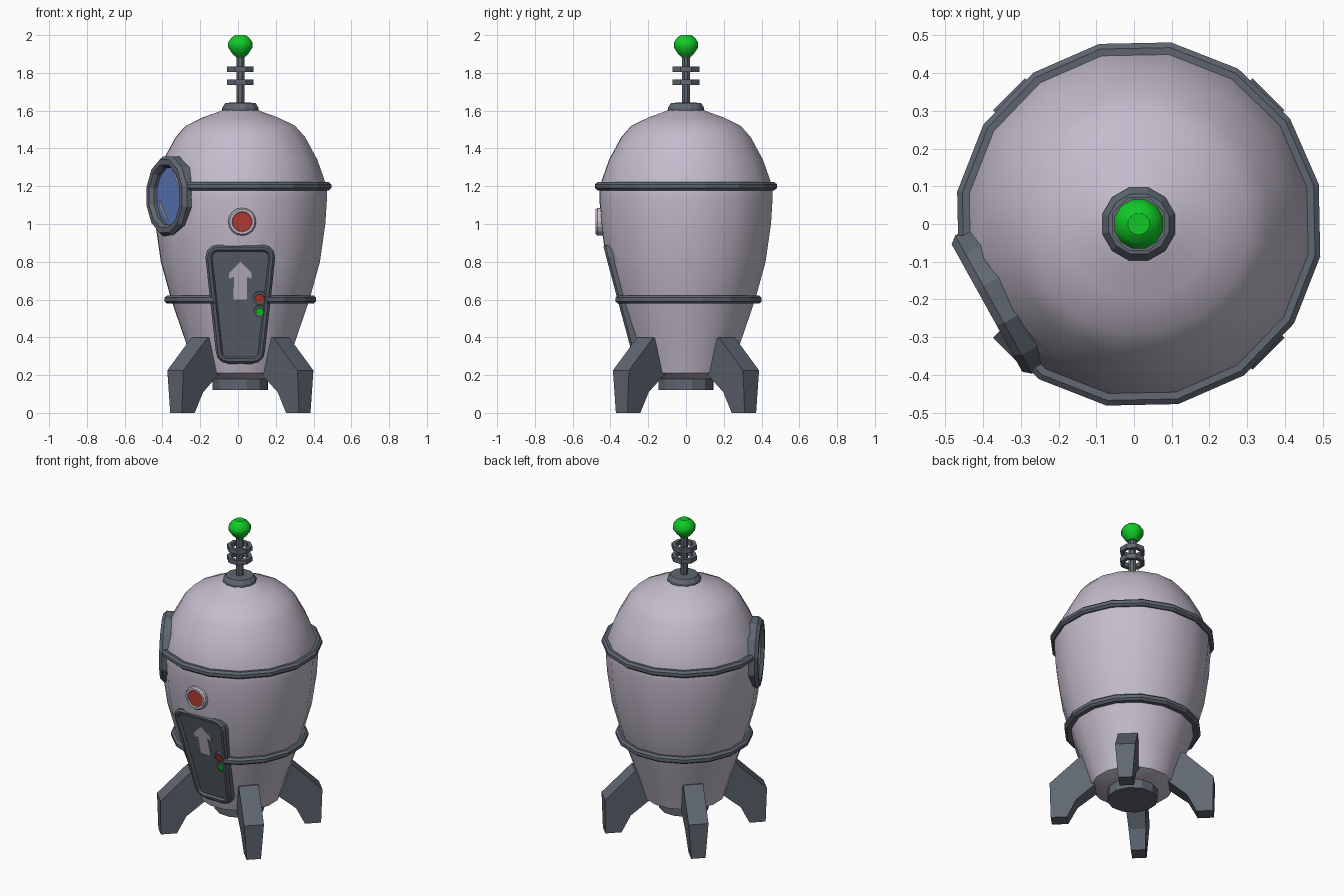
import bpy, bmesh, math
from mathutils import Matrix, Vector

if "Cube" in bpy.data.objects:
    bpy.data.objects.remove(bpy.data.objects["Cube"])

CX, PHASE = 0.0125, 12.4   # hull axis and rotation of the 16-gon


def material(name, rgb):
    m = bpy.data.materials.new(name)
    m.diffuse_color = (*rgb, 1)
    m.use_nodes = True
    m.node_tree.nodes["Principled BSDF"].inputs["Base Color"].default_value = m.diffuse_color
    return m


HULL = material("pale_lilac", (0.55, 0.50, 0.60))
GREY = material("slate_grey", (0.115, 0.135, 0.165))
RED = material("red", (0.45, 0.04, 0.03))
GREEN = material("green", (0.005, 0.60, 0.02))
BLUE = material("glass_blue", (0.12, 0.21, 0.55))


def finish(name, bm, mat, smooth=None):
    bmesh.ops.recalc_face_normals(bm, faces=bm.faces)
    me = bpy.data.meshes.new(name)
    bm.to_mesh(me)
    bm.free()
    ob = bpy.data.objects.new(name, me)
    bpy.context.collection.objects.link(ob)
    if mat:
        me.materials.append(mat)
    if smooth:
        smooth_by(ob, smooth)
    return ob


def smooth_by(ob, deg):
    bpy.ops.object.select_all(action='DESELECT')
    ob.select_set(True)
    bpy.context.view_layer.objects.active = ob
    bpy.ops.object.shade_smooth_by_angle(angle=math.radians(deg))


def loft(name, loops, mat, closed=False, smooth=None):
    """Skin successive closed loops; cap the ends, or join last to first."""
    bm = bmesh.new()
    rows = [[bm.verts.new(p) for p in lp] for lp in loops]
    pairs = list(zip(rows, rows[1:])) + ([(rows[-1], rows[0])] if closed else [])
    for a, b in pairs:
        n = len(a)
        for i in range(n):
            j = (i + 1) % n
            bm.faces.new((a[i], a[j], b[j], b[i]))
    if not closed:
        bm.faces.new(rows[0])
        bm.faces.new(rows[-1])
    return finish(name, bm, mat, smooth)


def lathe(name, prof, n, mat, at=None, closed=False, smooth=None, phase=0):
    """Turn a (radius, height) profile about the local z of matrix 'at'."""
    at = at or Matrix.Translation((CX, 0, 0))
    ang = [math.radians(phase) + math.tau * i / n for i in range(n)]
    loops = [[at @ Vector((r * math.cos(a), r * math.sin(a), h)) for a in ang] for r, h in prof]
    return loft(name, loops, mat, closed, smooth)


def facing(loc, normal):
    return Matrix.Translation(loc) @ Vector(normal).to_track_quat('Z', 'Y').to_matrix().to_4x4()


def cut(ob, cutter):
    mod = ob.modifiers.new("cut", 'BOOLEAN')
    mod.operation, mod.object, mod.solver = 'DIFFERENCE', cutter, 'EXACT'
    bpy.ops.object.select_all(action='DESELECT')
    ob.select_set(True)
    bpy.context.view_layer.objects.active = ob
    bpy.ops.object.modifier_apply(modifier=mod.name)


# Hull and its two bands
hull = lathe("hull", [(.15, .18), (.243, .21), (.285, .35), (.372, .6), (.428, .8), (.457, 1.0),
                      (.466, 1.14), (.464, 1.2), (.414, 1.34), (.348, 1.46), (.294, 1.52),
                      (.20, 1.565), (.115, 1.595), (.08, 1.61)], 16, HULL, phase=PHASE)


def band(name, r, z, inner):
    return lathe(name, [(inner, z - .02), (r - .014, z - .022), (r, z - .01), (r, z + .01),
                        (r - .014, z + .022), (inner, z + .02)], 16, GREY, closed=True, phase=PHASE)


upper_band = band("upper_band", .489, 1.2, .44)
lower_band = band("lower_band", .407, .6, .355)


# Door: rounded, tapered outline on a plane that leans with the hull
def door_point(x, z, w):
    return Vector((CX + x, -.44 + (.89 - z) * .268 - w, z))


def door_loop(d, w):
    pts = []
    rad = .065 - d
    for sx, z, hw, a0 in ((1, .89, .185, 0), (-1, .89, .185, 90), (-1, .26, .13, 180), (1, .26, .13, 270)):
        sz = 1 if z > .5 else -1
        cx, cz = sx * (hw - .065), z - sz * .065
        for k in range(4):
            a = math.radians(a0 + 30 * k)
            pts.append(door_point(cx + rad * math.cos(a), cz + rad * math.sin(a), w))
    return pts


loft("door_frame", [door_loop(d, w) for d, w in
                    ((0, -.08), (0, -.012), (.012, 0), (.027, 0), (.036, -.014), (.036, -.08))],
     GREY, closed=True)
loft("door_panel", [door_loop(.03, -.06), door_loop(.03, -.018)], GREY)
door_cutter = loft("door_cutter", [door_loop(.018, -.03), door_loop(.018, .15)], None)

# Door arrow and buttons
arrow = [(0, .80), (.06, .74), (.06, .71), (.034, .72), (.036, .6),
         (-.036, .6), (-.034, .72), (-.06, .71), (-.06, .74)]
loft("door_arrow", [[door_point(x, z, w) for x, z in arrow] for w in (-.022, -.013)], HULL)
for name, z, mat, r in (("red", .61, RED, .026), ("green", .54, GREEN, .022)):
    at = facing(door_point(.103, z, -.018), (0, -1, -.268))
    lathe(name + "_button_rim", [(r + .011, -.01), (r + .011, .012), (r, .012)], 12, GREY, at)
    lathe(name + "_button", [(r, .005), (r * .9, .018)], 12, mat, at)

# Porthole
az = math.radians(209)
out = Vector((math.cos(az), math.sin(az), 0))
port = facing(Vector((CX, 0, 1.147)) + out * .46, out)
lathe("porthole_frame", [(.217, -.07), (.217, -.02), (.2, 0), (.172, 0), (.155, -.02), (.155, -.07)],
      12, GREY, port, closed=True, phase=15)
lathe("porthole_glass", [(.17, -.06), (.17, -.038)], 12, BLUE, port, phase=15)
port_cutter = lathe("porthole_cutter", [(.19, -.052), (.19, .2)], 12, None, port, phase=15)
side = Vector((-out.y, out.x, 0))


def glare(name, pts):
    base = Vector((CX, 0, 1.147)) + out * .422
    loft(name, [[base + side * u + out * w + Vector((0, 0, v)) for u, v in pts] for w in (-.004, .004)], HULL)


glare("lower_glare", [(-.12, -.05), (-.05, -.12), (-.02, -.135), (-.12, -.02)])
glare("upper_glare", [(.02, .135), (.05, .12), (.12, .05), (.12, .02)])

# Openings in hull and bands
for ob, cutters in ((hull, (door_cutter, port_cutter)), (upper_band, (port_cutter,)),
                    (lower_band, (door_cutter,))):
    for c in cutters:
        cut(ob, c)
for c in (door_cutter, port_cutter):
    bpy.data.objects.remove(c)
smooth_by(hull, 35)

# Round red lamp above the door
lamp = facing((.022, -.456, 1.012), (0, -1, 0))
lathe("lamp_rim", [(.074, -.03), (.074, .012), (.066, .022), (.054, .022), (.05, .01), (.05, -.03)],
      16, HULL, lamp, closed=True)
lathe("lamp", [(.053, -.02), (.053, .014)], 16, RED, lamp)

# Engine nozzle
lathe("nozzle", [(.15, .12), (.15, .19)], 12, GREY, phase=PHASE)

# Four fins, narrower toward the foot
fin = [(.2, .4), (.305, .4), (.487, .225), (.482, 0), (.385, 0), (.33, .11), (.205, .215)]
for i in range(4):
    spin = Matrix.Translation((CX, 0, 0)) @ Matrix.Rotation(math.radians(45 + 90 * i), 4, 'Z')
    loft(f"fin_{i + 1}", [[spin @ Vector((r, s * (.043 + .017 * min(1, z / .225)), z)) for r, z in fin]
                          for s in (-1, 1)], GREY)

# Antenna
lathe("antenna_base", [(.1, 1.595), (.1, 1.615), (.083, 1.64), (.06, 1.642)], 12, GREY, phase=15)
lathe("antenna_rod", [(.023, 1.63), (.023, 1.88), (.032, 1.895)], 8, GREY, phase=22.5)
for i, z in enumerate((1.75, 1.82)):
    lathe(f"antenna_ring_{i + 1}", [(.076, z - .015), (.076, z + .015), (.052, z + .015), (.052, z - .015)],
          8, GREY, closed=True, phase=22.5)
lathe("antenna_ball", [(.03, 1.888), (.045, 1.903), (.067, 1.935), (.067, 1.96), (.05, 1.985), (.029, 2.0)],
      12, GREEN, smooth=35, phase=15)
